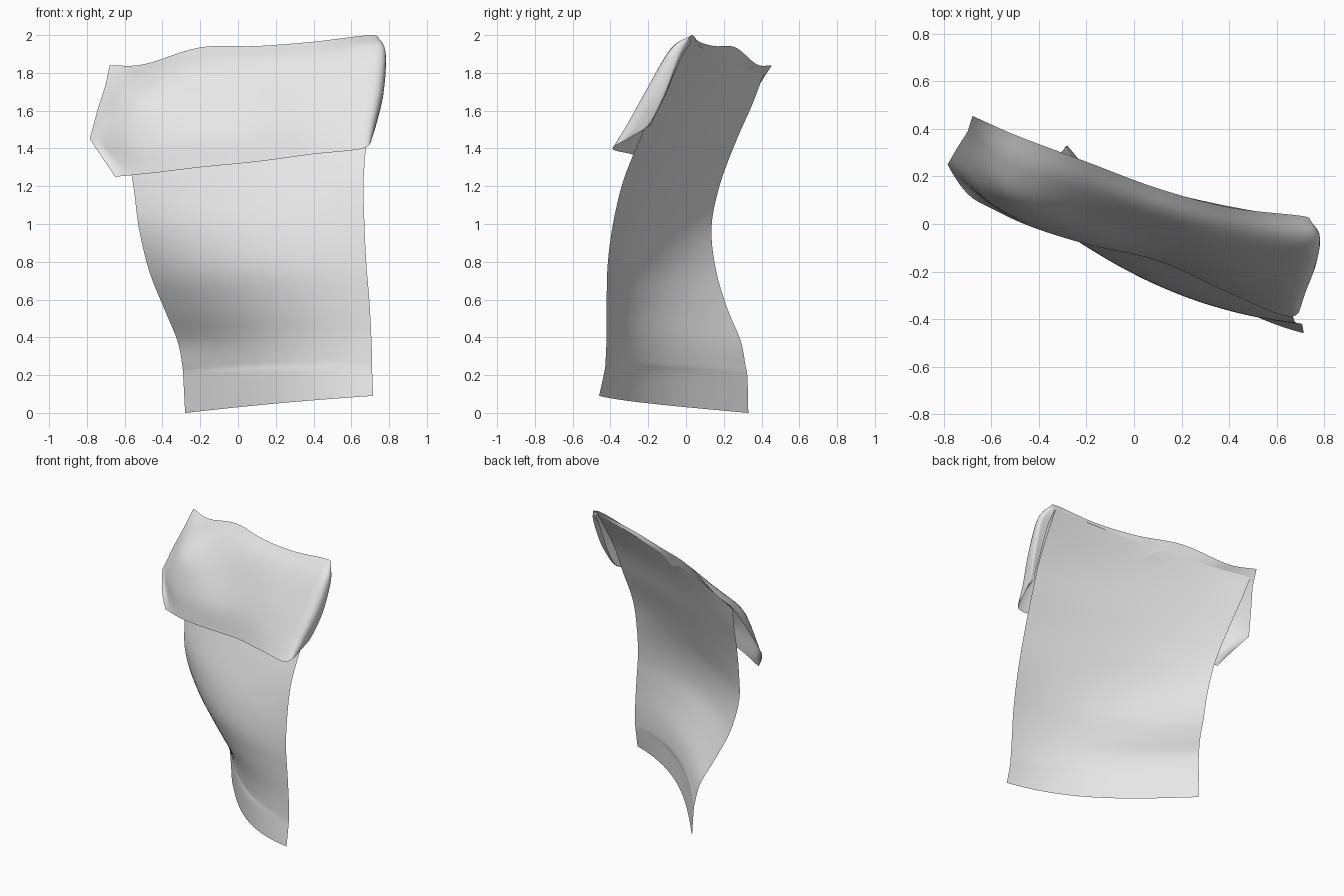
import bpy, math
from mathutils import Vector

if "Cube" in bpy.data.objects:
    bpy.data.objects.remove(bpy.data.objects["Cube"])

cloth = bpy.data.materials.new("pale grey cloth")
cloth.diffuse_color = (0.8, 0.8, 0.8, 1)
cloth.use_nodes = True
cloth.node_tree.nodes["Principled BSDF"].inputs["Base Color"].default_value = cloth.diffuse_color


def smooth_path(pts, steps):
    """Catmull-Rom curve through the points."""
    pts = [Vector(p) for p in pts]
    ext = [2 * pts[0] - pts[1]] + pts + [2 * pts[-1] - pts[-2]]
    out = []
    for i in range(1, len(ext) - 2):
        a, b, c, d = ext[i - 1:i + 3]
        for s in range(steps):
            t = s / steps
            out.append(0.5 * (2 * b + (c - a) * t + (2 * a - 5 * b + 4 * c - d) * t * t
                              + (3 * b - a - 3 * c + d) * t ** 3))
    out.append(pts[-1])
    return out


def sheet(name, rows):
    """Smooth single-layer cloth from a grid of points."""
    w = len(rows[0])
    verts = [p for r in rows for p in r]
    faces = [(j * w + i, j * w + i + 1, (j + 1) * w + i + 1, (j + 1) * w + i)
             for j in range(len(rows) - 1) for i in range(w - 1)]
    me = bpy.data.meshes.new(name)
    me.from_pydata(verts, [], faces)
    me.materials.append(cloth)
    ob = bpy.data.objects.new(name, me)
    bpy.context.collection.objects.link(ob)
    bpy.context.view_layer.objects.active = ob
    ob.select_set(True)
    bpy.ops.object.shade_smooth_by_angle(angle=math.radians(50))
    ob.select_set(False)
    return ob


# Main panel: left edge point, right edge point, forward bulge, bulge skew to the right
stations = [
    ((-.28, .33, .00), (.715, -.46, .09), .105, .35),
    ((-.29, .325, .19), (.71, -.43, .23), .11, .35),
    ((-.295, .315, .25), (.71, -.425, .29), .103, .35),
    ((-.32, .29, .38), (.705, -.42, .42), .11, .25),
    ((-.39, .22, .55), (.695, -.42, .60), .12, .1),
    ((-.47, .16, .75), (.68, -.415, .78), .12, 0),
    ((-.525, .135, .98), (.67, -.39, .98), .09, 0),
    ((-.555, .18, 1.21), (.665, -.335, 1.22), .055, 0),
    ((-.60, .27, 1.45), (.68, -.24, 1.46), .045, 0),
    ((-.635, .35, 1.63), (.69, -.14, 1.70), .045, 0),
    ((-.665, .41, 1.79), (.70, .025, 1.98), .05, 0),
]
left = smooth_path([s[0] for s in stations], 5)
right = smooth_path([s[1] for s in stations], 5)
bulge = smooth_path([(s[2], s[3], 0) for s in stations], 5)
N = 30
rows = []
for l, r, b in zip(left, right, bulge):
    d = r - l
    out = Vector((d.y, -d.x, 0)).normalized()
    rows.append([l + d * t + out * b.x * 4 * t * (1 - t) * (1 + b.y * (2 * t - 1))
                 for t in (i / N for i in range(N + 1))])
# Small notch in the rear top edge
for i, drop in ((14, .025), (15, .06), (16, .025)):
    rows[-1][i] -= Vector((0, drop * .4, drop))
    rows[-2][i] -= Vector((0, drop * .2, drop * .5))
sheet("main_panel", rows)

# Folded flap: rows from the ridge down to the front hem;
# the last two columns wrap round the right side
flap = [
    [(-.68, .455, 1.84), (-.5, .375, 1.845), (-.2, .262, 1.935), (.1, .15, 1.942),
     (.4, .07, 1.965), (.70, .035, 2.0), (.735, .02, 1.98), (.71, .025, 1.96)],
    [(-.70, .39, 1.74), (-.525, .25, 1.77), (-.21, .155, 1.83), (.1, .05, 1.85),
     (.4, -.03, 1.87), (.73, -.08, 1.93), (.78, -.04, 1.89), (.72, -.03, 1.87)],
    [(-.745, .32, 1.60), (-.545, .125, 1.65), (-.22, .04, 1.65), (.1, -.05, 1.66),
     (.42, -.155, 1.68), (.72, -.21, 1.71), (.77, -.12, 1.69), (.72, -.11, 1.68)],
    [(-.785, .25, 1.45), (-.56, .065, 1.45), (-.22, -.05, 1.47), (.1, -.12, 1.49),
     (.42, -.24, 1.51), (.69, -.31, 1.53), (.73, -.21, 1.52), (.715, -.17, 1.56)],
    [(-.65, .09, 1.25), (-.45, -.005, 1.27), (-.2, -.085, 1.30), (.1, -.155, 1.33),
     (.4, -.29, 1.37), (.66, -.39, 1.40), (.71, -.29, 1.46), (.71, -.18, 1.53)],
]
across = [smooth_path(r, 6) for r in flap]
columns = [smooth_path(c, 5) for c in zip(*across)]
# Left end: crisp corner, lower edge slightly bowed forward
edge = [Vector(r[0]) for r in flap]
for k in range(21):
    i, t = min(k // 5, 3), (k - 5 * min(k // 5, 3)) / 5
    columns[0][k] = edge[i].lerp(edge[i + 1], t)
    if i == 3:
        columns[0][k].y -= .1 * t * (1 - t)
# Rear lip joins the ridge to the top edge of the panel
for k, col in enumerate(columns):
    col.insert(0, rows[-1][min(k, N)].copy())
sheet("folded_flap", [list(r) for r in zip(*columns)])
